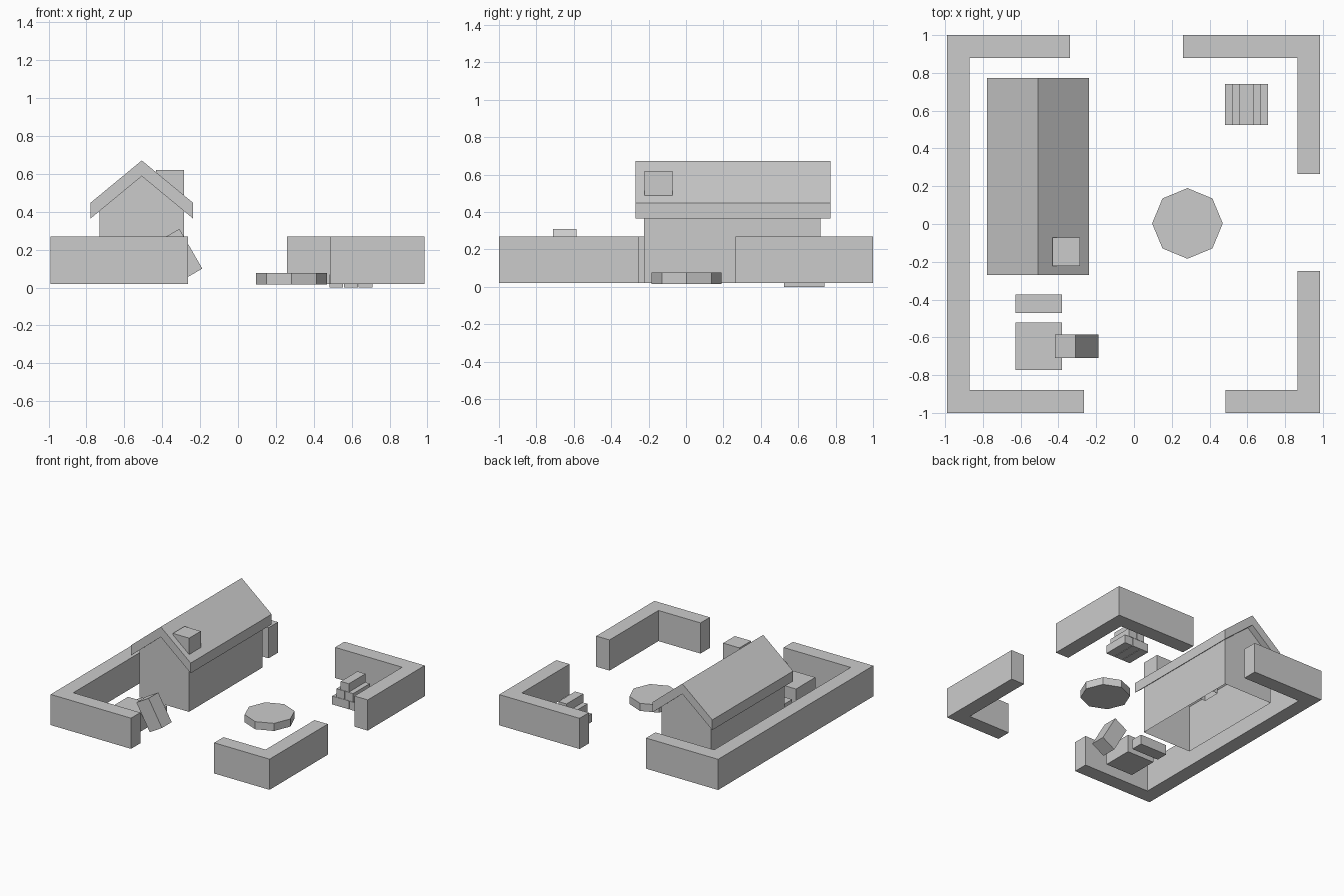
import bpy, bmesh
from math import radians
from mathutils import Vector, Matrix

if "Cube" in bpy.data.objects:
    bpy.data.objects.remove(bpy.data.objects["Cube"])


def finish(name, bm):
    bmesh.ops.recalc_face_normals(bm, faces=bm.faces)
    me = bpy.data.meshes.new(name)
    bm.to_mesh(me)
    bm.free()
    ob = bpy.data.objects.new(name, me)
    bpy.context.collection.objects.link(ob)
    return ob


def prism_bm(pts, direction):
    """Extrude a closed outline of 3D points along a direction."""
    bm = bmesh.new()
    face = bm.faces.new([bm.verts.new(p) for p in pts])
    ext = bmesh.ops.extrude_face_region(bm, geom=[face], use_keep_orig=True)["geom"]
    bmesh.ops.translate(bm, vec=direction,
                        verts=[g for g in ext if isinstance(g, bmesh.types.BMVert)])
    return bm


def box_bm(x, y, z):
    return prism_bm([(x[0], y[0], z[0]), (x[1], y[0], z[0]),
                     (x[1], y[1], z[0]), (x[0], y[1], z[0])], (0, 0, z[1] - z[0]))


def box(name, x, y, z):
    return finish(name, box_bm(x, y, z))


def wall(name, outline):
    return finish(name, prism_bm([(x, y, 0.02) for x, y in outline], (0, 0, 0.25)))


# Perimeter walls
L, R, T = -0.99, 0.985, 0.12
wall("left_wall", [(L, -1), (-0.265, -1), (-0.265, -1 + T), (L + T, -1 + T),
                   (L + T, 1 - T), (-0.34, 1 - T), (-0.34, 1), (L, 1)])
wall("back_right_wall", [(0.26, 1), (0.26, 1 - T), (R - T, 1 - T),
                         (R - T, 0.265), (R, 0.265), (R, 1)])
wall("front_right_wall", [(0.485, -1), (R, -1), (R, -0.25), (R - T, -0.25),
                          (R - T, -1 + T), (0.485, -1 + T)])

# House body: hollow gabled shell with a recessed window and door
XL, XR, RIDGE = -0.73, -0.285, -0.508
bm = prism_bm([(XL, -0.225, 0.02), (XR, -0.225, 0.02), (XR, -0.225, 0.405),
               (RIDGE, -0.225, 0.588), (XL, -0.225, 0.405)], (0, 0.945, 0))
for co, no in [((0, y, 0), (0, 1, 0)) for y in (-0.035, 0.10, 0.43, 0.575)] + \
              [((0, 0, z), (0, 0, 1)) for z in (0.19, 0.32)]:
    bmesh.ops.bisect_plane(bm, geom=bm.verts[:] + bm.edges[:] + bm.faces[:],
                           plane_co=co, plane_no=no)
for y0, y1, z0, z1 in ((-0.035, 0.10, 0.19, 0.32), (0.43, 0.575, 0.02, 0.32)):
    region = []
    for f in bm.faces:
        c = f.calc_center_median()
        if abs(c.x - XR) < 1e-4 and y0 < c.y < y1 and z0 < c.z < z1:
            region.append(f)
    ext = bmesh.ops.extrude_face_region(bm, geom=region)["geom"]
    bmesh.ops.translate(bm, vec=(-0.05, 0, 0),
                        verts=[g for g in ext if isinstance(g, bmesh.types.BMVert)])
# open the underside
bm.normal_update()
low = [f for f in bm.faces if all(abs(v.co.z - 0.02) < 1e-4 for v in f.verts)]
bmesh.ops.delete(bm, geom=low, context='FACES')
finish("house_body", bm)

# Roof: folded slab
EL, ER, Y0 = -0.778, -0.238, -0.27
finish("roof", prism_bm([(EL, Y0, 0.365), (RIDGE, Y0, 0.588), (ER, Y0, 0.365),
                         (ER, Y0, 0.448), (RIDGE, Y0, 0.671), (EL, Y0, 0.448)],
                        (0, 1.043, 0)))

# Chimney with sunken flue
bm = box_bm((-0.432, -0.285), (-0.222, -0.072), (0.47, 0.62))
top = max(bm.faces, key=lambda f: f.calc_center_median().z)
bmesh.ops.inset_individual(bm, faces=[top], thickness=0.03)
ext = bmesh.ops.extrude_face_region(bm, geom=[top])["geom"]
bmesh.ops.translate(bm, vec=(0, 0, -0.06),
                    verts=[g for g in ext if isinstance(g, bmesh.types.BMVert)])
finish("chimney", bm)

# Octagonal slab in the yard
bm = bmesh.new()
bmesh.ops.create_cone(bm, cap_ends=True, segments=8, radius1=0.187, radius2=0.187,
                      depth=0.062, matrix=Matrix.Translation((0.283, 0.003, 0.046)))
finish("round_slab", bm)

# Stacked timber: rows of 3, 2, 1
W, P, H = 0.073, 0.077, 0.07
for row in range(3):
    for i in range(3 - row):
        x = 0.596 + (i - (2 - row) / 2) * P
        box(f"timber_{row}_{i}", (x - W / 2, x + W / 2), (0.525, 0.74),
            (row * H, row * H + H - 0.002))

# Low bench and larger crate beside the house
box("bench", (-0.627, -0.38), (-0.472, -0.372), (0.02, 0.10))
box("crate", (-0.627, -0.38), (-0.772, -0.522), (0.02, 0.165))

# Box leaning on the crate
bm = box_bm((-0.0635, 0.0635), (-0.0625, 0.0625), (-0.121, 0.121))
bmesh.ops.transform(bm, verts=bm.verts, matrix=Matrix.Translation((-0.304, -0.648, 0.173))
                    @ Matrix.Rotation(radians(-30), 4, 'Y'))
finish("leaning_box", bm)
